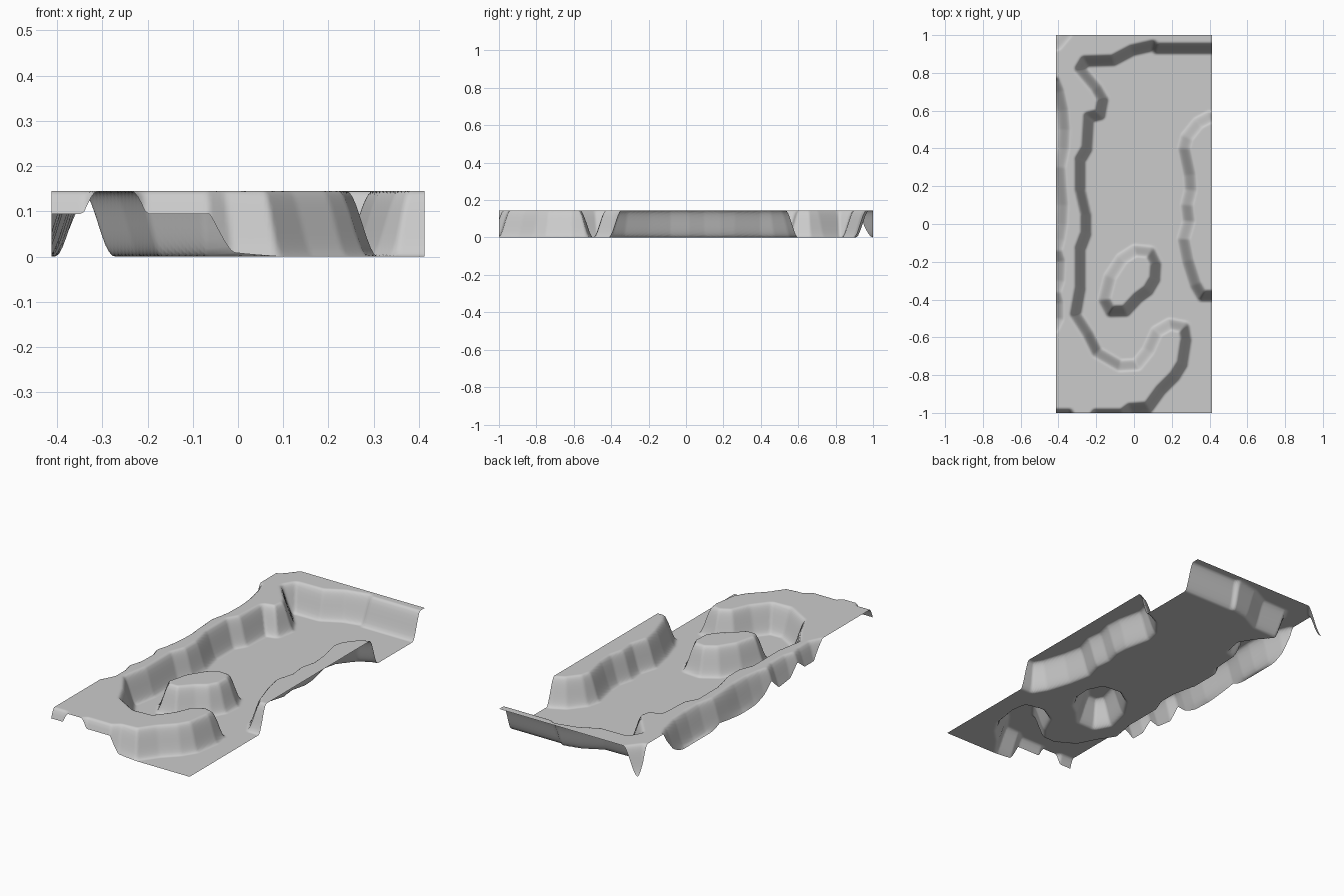
import bpy, bmesh, math

HX, HY, H = 0.412, 1.0, 0.145   # half width, half length, plateau height
WALL = 0.068                    # horizontal width of the cliff slope
NX, NY = 104, 252               # grid cells

# Outlines at mid height of the cliffs
# Left and back plateau with the curled finger at the front
main = [(.50, .93), (.12, .93), (.10, .945), (-.01, .92), (-.11, .867), (-.26, .862),
        (-.285, .82), (-.20, .72), (-.165, .66), (-.18, .58), (-.24, .565), (-.25, .40),
        (-.285, .34), (-.285, .18), (-.255, .05), (-.255, -.05), (-.285, -.13),
        (-.285, -.34), (-.31, -.48), (-.245, -.58), (-.195, -.68), (-.075, -.75),
        (.015, -.745), (.075, -.67), (.12, -.57), (.19, -.53), (.265, -.545),
        (.275, -.61), (.255, -.74), (.215, -.805), (.14, -.88), (.075, -.97),
        (-.02, -.977), (-.06, -1.007), (-.20, -1.007), (-.23, -1.05), (-.32, -1.05),
        (-.345, -1.007), (-.50, -1.007), (-.50, -.58), (-.43, -.55), (-.405, -.50),
        (-.405, -.42), (-.42, -.36), (-.40, -.30), (-.395, -.20), (-.415, -.14),
        (-.398, -.08), (-.385, 0), (-.38, .10), (-.388, .20), (-.395, .30),
        (-.375, .40), (-.37, .50), (-.378, .60), (-.40, .70), (-.42, .75),
        (-.50, .78), (-.50, .92), (-.41, .95), (-.36, 1.01), (-.34, 1.10), (.50, 1.10)]
# Right-hand plateau
right = [(.50, .566), (.40, .566), (.34, .535), (.28, .46), (.265, .40), (.295, .26),
         (.30, .18), (.28, .10), (.29, .015), (.262, -.08), (.285, -.195), (.325, -.32),
         (.36, -.38), (.50, -.38)]
# Island
island = [(-.127, -.28), (-.065, -.185), (.005, -.14), (.085, -.148), (.115, -.21),
          (.11, -.29), (.075, -.35), (.02, -.39), (-.045, -.46), (-.125, -.462),
          (-.158, -.40)]


def signed_distance(x, y, poly):
    """Distance to a closed outline, positive inside."""
    best, inside = 9.0, False
    ax, ay = poly[-1]
    for bx, by in poly:
        dx, dy = bx - ax, by - ay
        t = ((x - ax) * dx + (y - ay) * dy) / (dx * dx + dy * dy)
        t = min(1, max(0, t))
        best = min(best, (x - ax - t * dx) ** 2 + (y - ay - t * dy) ** 2)
        if (ay > y) != (by > y) and x < ax + (y - ay) / dy * dx:
            inside = not inside
        ax, ay = bx, by
    return math.sqrt(best) * (1 if inside else -1)


def height(x, y):
    d = max(signed_distance(x, y, p) for p in (main, right, island))
    t = min(1, max(0, d / WALL + 0.5))
    return H * t * t * (3 - 2 * t)


# Terrain sheet
bm = bmesh.new()
bmesh.ops.create_grid(bm, x_segments=NX, y_segments=NY, size=1)
for v in bm.verts:
    v.co.x *= HX
    v.co.y *= HY
    v.co.z = height(v.co.x, v.co.y)
for f in bm.faces:
    f.smooth = True
mesh = bpy.data.meshes.new("terrain_sheet")
bm.to_mesh(mesh)
bm.free()
bpy.context.collection.objects.link(bpy.data.objects.new("terrain_sheet", mesh))
